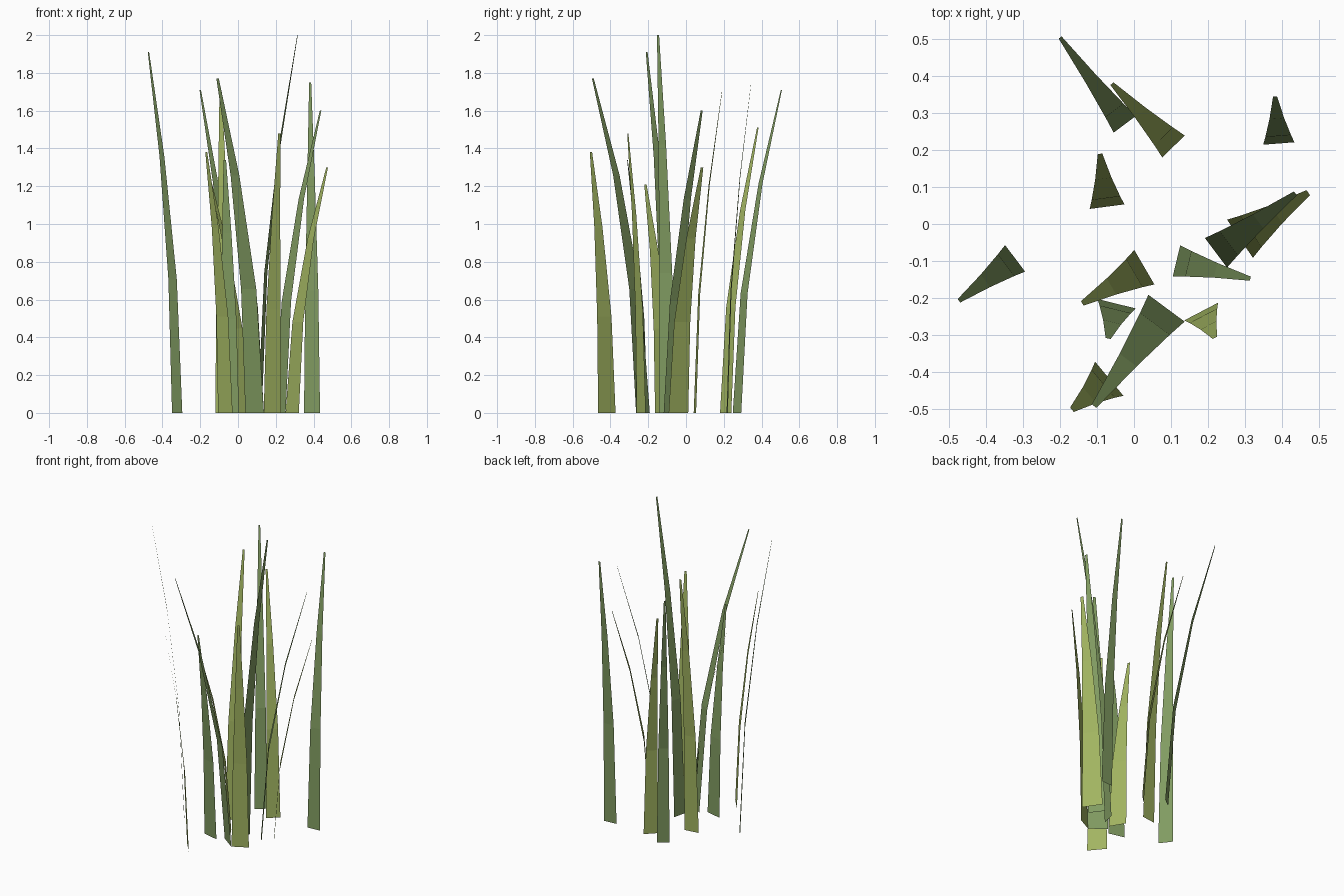
import bpy
import bmesh
from mathutils import Vector

if "Cube" in bpy.data.objects:
    bpy.data.objects.remove(bpy.data.objects["Cube"], do_unlink=True)


def make_material(name, colour):
    material = bpy.data.materials.new(name)
    material.use_nodes = True
    material.diffuse_color = colour
    material.node_tree.nodes["Principled BSDF"].inputs["Base Color"].default_value = colour
    return material


leaf_green = make_material("leaf green", (0.22, 0.33, 0.12, 1))
olive_green = make_material("olive green", (0.36, 0.46, 0.12, 1))

# Shared blade profile: height fraction, lean fraction, width fraction
PROFILE = ((0, 0, 1), (0.37, 0.16, 0.82), (0.71, 0.53, 0.47), (1, 1, 0.13))


def grass_blade(name, base, tip, height, width, material):
    """Flat tapering strip that bends from its base towards its tip."""
    base, tip = Vector(base), Vector(tip)
    lean = tip - base
    across = Vector((-lean.y, lean.x)).normalized() * width / 2
    bm = bmesh.new()
    rows = []
    for rise, bend, taper in PROFILE:
        centre = base + lean * bend
        rows.append([bm.verts.new((*(centre + across * taper * side), height * rise))
                     for side in (-1, 1)])
    for low, high in zip(rows, rows[1:]):
        bm.faces.new((low[0], high[0], high[1], low[1]))
    # Upper side of the bent strip is the front of each face
    for face in bm.faces:
        face.normal_update()
        if face.normal.z < 0:
            face.normal_flip()
    mesh = bpy.data.meshes.new(name)
    bm.to_mesh(mesh)
    bm.free()
    mesh.materials.append(material)
    blade = bpy.data.objects.new(name, mesh)
    bpy.context.collection.objects.link(blade)
    return blade


# Base position, tip position, height and base width of each blade
green_blades = (
    ((-0.322, -0.093), (-0.474, -0.208), 1.91, 0.09),
    ((-0.025, 0.27), (-0.2, 0.505), 1.71, 0.075),
    ((0.392, 0.218), (0.382, 0.345), 1.75, 0.085),
    ((0.222, -0.078), (0.437, 0.083), 1.6, 0.1),
    ((0.115, -0.1), (0.315, -0.148), 2, 0.087),
    ((-0.047, -0.216), (-0.07, -0.31), 1.34, 0.107),
    ((0.088, -0.228), (-0.108, -0.493), 1.77, 0.122),
)
olive_blades = (
    ((0.107, 0.21), (-0.06, 0.38), 1.51, 0.085),
    ((-0.073, 0.047), (-0.092, 0.19), 1.7, 0.095),
    ((0.287, -0.04), (0.472, 0.085), 1.3, 0.125),
    ((0.028, -0.117), (-0.14, -0.215), 1.21, 0.108),
    ((-0.067, -0.419), (-0.168, -0.503), 1.38, 0.12),
    ((0.182, -0.237), (0.219, -0.308), 1.48, 0.103),
)

for label, blades, material in (("green_blade", green_blades, leaf_green),
                                ("olive_blade", olive_blades, olive_green)):
    for number, blade in enumerate(blades, 1):
        grass_blade(f"{label}_{number}", *blade, material)
